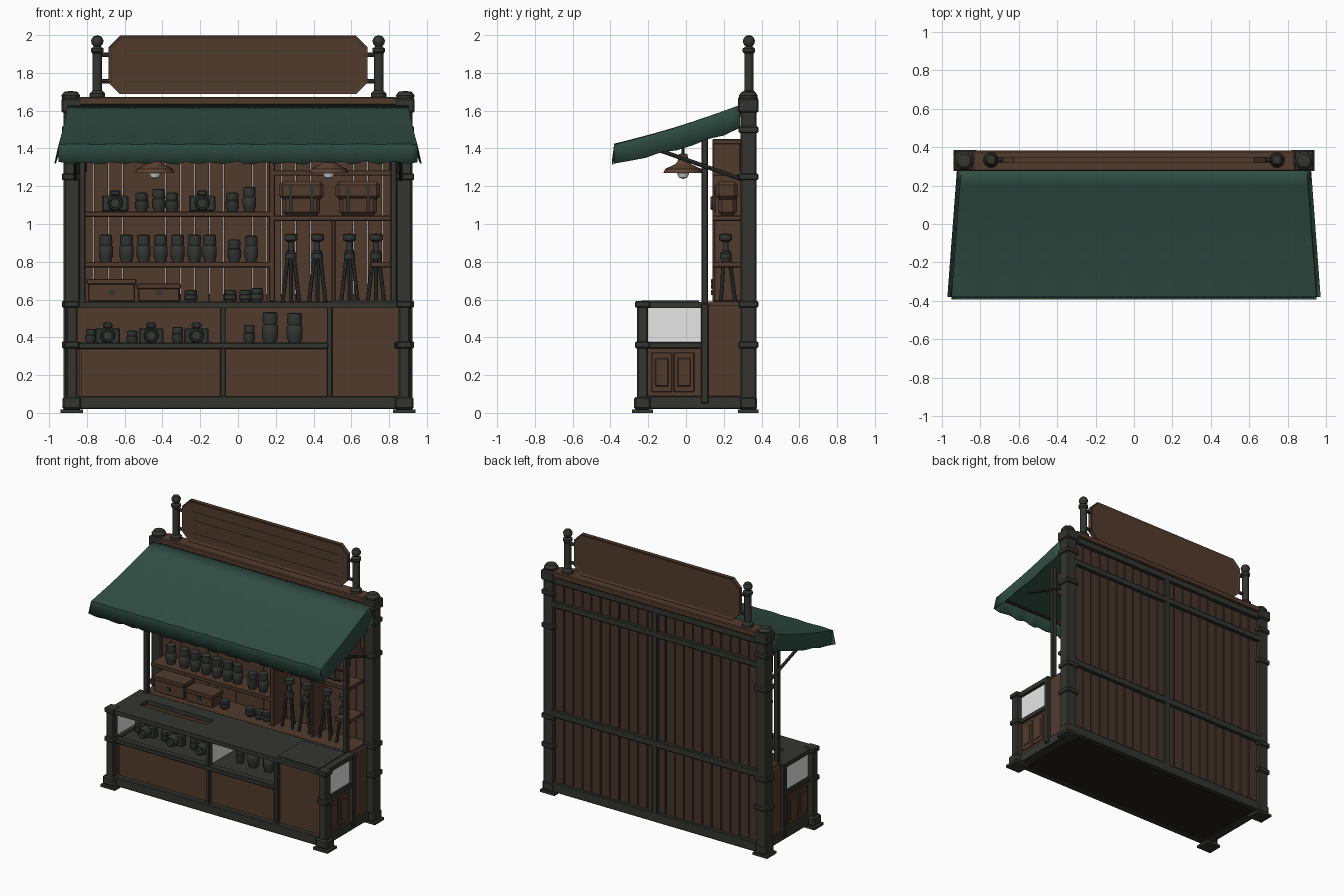
import bpy, bmesh, math, random
from mathutils import Vector

random.seed(4)
cube = bpy.data.objects.get("Cube")
if cube:
    bpy.data.objects.remove(cube, do_unlink=True)


def material(name, r, g, b):
    m = bpy.data.materials.new(name)
    m.use_nodes = True
    m.diffuse_color = (r, g, b, 1)
    m.node_tree.nodes["Principled BSDF"].inputs["Base Color"].default_value = (r, g, b, 1)
    return m


WOOD = material("brown wood", .085, .043, .027)
BACK = material("weathered wood", .06, .034, .023)
TRIM = material("dark painted trim", .034, .036, .028)
GOODS = material("dark goods", .033, .037, .033)
CLOTH = material("green canvas", .03, .077, .058)
GLASS = material("pale glass", .8, .8, .8)
COPPER = material("copper lamp", .11, .055, .033)
FLOOR = material("shadow black", .016, .015, .013)


def finish(name, bm, mat, smooth=False):
    bmesh.ops.recalc_face_normals(bm, faces=bm.faces)
    mesh = bpy.data.meshes.new(name)
    bm.to_mesh(mesh)
    bm.free()
    mesh.materials.append(mat)
    ob = bpy.data.objects.new(name, mesh)
    bpy.context.collection.objects.link(ob)
    if smooth:
        bpy.context.view_layer.objects.active = ob
        ob.select_set(True)
        bpy.ops.object.shade_smooth_by_angle(angle=math.radians(40))
        ob.select_set(False)
    return ob


def box(name, xs, ys, zs, mat, bevel=0.0):
    bm = bmesh.new()
    bmesh.ops.create_cube(bm, size=1)
    for v in bm.verts:
        v.co = [(a + b) / 2 + c * (b - a) for (a, b), c in zip((xs, ys, zs), v.co)]
    if bevel:
        bmesh.ops.bevel(bm, geom=bm.edges[:], offset=bevel, segments=1, affect='EDGES')
    return finish(name, bm, mat)


def block(name, x, y, w, d, zs, mat, bevel=0.0):
    return box(name, (x - w / 2, x + w / 2), (y - d / 2, y + d / 2), zs, mat, bevel)


def lathe(name, profile, at, mat, sides=12, axis='Z'):
    # Spin (radius, height) pairs around an upright or forward axis
    bm = bmesh.new()
    verts = [bm.verts.new((r, 0, h)) for r, h in profile]
    edges = [bm.edges.new(p) for p in zip(verts, verts[1:])]
    bmesh.ops.spin(bm, geom=verts + edges, axis=(0, 0, 1), cent=(0, 0, 0),
                   angle=math.tau, steps=sides)
    bmesh.ops.remove_doubles(bm, verts=bm.verts, dist=.0005)
    for v in bm.verts:
        x, y, z = v.co
        v.co = Vector((x, -z, y) if axis == 'Y' else (x, y, z)) + Vector(at)
    return finish(name, bm, mat, True)


def rod(name, a, b, r, mat, sides=8):
    a, b = Vector(a), Vector(b)
    bm = bmesh.new()
    bmesh.ops.create_cone(bm, cap_ends=True, segments=sides, radius1=r, radius2=r, depth=(b - a).length)
    turn = (b - a).to_track_quat('Z', 'Y')
    for v in bm.verts:
        v.co = turn @ v.co + (a + b) / 2
    return finish(name, bm, mat, True)


def panel(name, xs, zs, y, border=.03):
    # Recessed and raised front panel
    bm = bmesh.new()
    corners = [(xs[0], zs[0]), (xs[1], zs[0]), (xs[1], zs[1]), (xs[0], zs[1])]
    face = bm.faces.new([bm.verts.new((x, y, z)) for x, z in corners])
    for width, depth in ((border, 0), (.01, -.014), (.012, .007)):
        bmesh.ops.inset_region(bm, faces=[face], thickness=width)
        for v in face.verts:
            v.co.y -= depth
    return finish(name, bm, WOOD)


# Corner posts with bases, collars and caps
for s, side in ((-1, "right"), (1, "left")):
    for y, top, end in ((-.23, .59, "front"), (.33, 1.64, "back")):
        x = s * .88
        w = .085 if end == "back" else .06
        block(f"{side}_{end}_post", x, y, w, w, (0, top), TRIM, .008)
        block(f"{side}_{end}_foot", x, y, .12, .11, (0, .018), TRIM)
        block(f"{side}_{end}_base", x, y, .1, .09, (.018, .085), TRIM, .01)
        for z in ((.36, .575) if end == "front" else (.36, .575, 1.25, 1.5)):
            block(f"{side}_{end}_collar", x, y, w + .02, w + .02, (z - .018, z + .018), TRIM, .006)
    block(f"{side}_post_cap", s * .88, .33, .11, .11, (1.59, 1.665), TRIM, .008)
    lathe(f"{side}_cap_knob", [(0, 0), (.045, 0), (.05, .02), (.035, .04), (0, .045)], (s * .885, .33, 1.66), TRIM)
    block(f"{side}_shelf_post", s * .825, .1, .035, .035, (.58, 1.5), TRIM, .005)
    block(f"{side}_middle_post", s * .875, .1, .04, .04, (.05, .58), TRIM, .005)
    # Side walls of the cabinet
    out = s * .868
    for name, ys, zs, depth in (("lower_rail", (-.25, .33), (.02, .09), .05), ("side_rail", (-.25, .1), (.34, .375), .04)):
        box(f"{side}_{name}", sorted((out - s * depth, out + s * .015)), ys, zs, TRIM, .005)
    box(f"{side}_side_wall", sorted((out, out - s * .03)), (-.22, .09), (.08, .35), WOOD)
    box(f"{side}_rear_side_wall", sorted((out, out - s * .03)), (.1, .3), (.08, .57), WOOD)
    for y in (-.128, -.01):
        box(f"{side}_side_door", sorted((out, out + s * .01)), (y - .055, y + .055), (.11, .32), WOOD, .004)
        box(f"{side}_side_door_inset", sorted((out, out + s * .015)), (y - .035, y + .035), (.14, .29), WOOD, .004)
    box(f"{side}_case_glass", sorted((out, out - s * .008)), (-.21, .085), (.375, .555), GLASS)
    box(f"{side}_upper_side_panel", sorted((s * .8, s * .82)), (.14, .29), (1.27, 1.43), WOOD, .006)
    rod(f"{side}_awning_strut", (s * .86, .3, 1.235), (s * .86, -.14, 1.39), .011, TRIM)

# Floor, plinth and front rails
box("floor", (-.86, .86), (-.23, .33), (.025, .04), FLOOR)
box("front_plinth", (-.86, .86), (-.255, -.2), (.02, .09), TRIM, .006)
box("front_middle_rail", (-.86, .48), (-.25, -.2), (.338, .372), TRIM, .005)
box("case_floor", (-.85, .48), (-.2, .09), (.34, .365), TRIM)
for x in (-.08, .485):
    block("front_divider", x, -.225, .03, .045, (.08, .56), TRIM, .004)
box("case_divider_glass", (-.084, -.076), (-.2, .085), (.37, .555), GLASS)
box("case_back", (-.85, .85), (.085, .1), (.08, .56), WOOD)
for xs, zs in (((-.83, -.095), (.09, .338)), ((-.065, .47), (.09, .338)), ((.5, .85), (.09, .555))):
    panel("front_panel", xs, zs, -.225)

# Countertop with a viewing opening
for xs, ys in (((-.89, -.75), (-.26, .115)), ((-.2, .89), (-.26, .115)),
               ((-.75, -.2), (-.26, -.09)), ((-.75, -.2), (0, .115))):
    box("countertop", xs, ys, (.556, .588), TRIM)
box("counter_flap", (.49, .84), (-.235, .07), (.586, .594), TRIM)
box("rear_counter", (-.85, .85), (.1, .31), (.56, .59), WOOD)

# Plank back wall with rails
edges = [-.84 + 1.68 * i / 22 for i in range(23)]
for a, b in zip(edges, edges[1:]):
    j = random.uniform(-.004, .004)
    box("back_plank", (a + .002, b - .002), (.325, .35 + j), (.06, 1.62), BACK, .003)
    box("inner_plank", (a + .001, b - .001), (.305 + j, .325), (.56, 1.62), WOOD)
block("back_centre_post", 0, .355, .045, .035, (.05, 1.62), TRIM, .005)
for zs in ((.02, .09), (.58, .63), (1.4, 1.445), (1.58, 1.63)):
    box("back_rail", (-.86, .86), (.335, .373), zs, TRIM, .005)
box("top_beam", (-.84, .84), (.275, .382), (1.63, 1.672), WOOD, .006)
box("front_top_beam", (-.84, .84), (.28, .31), (1.57, 1.63), TRIM)

# Sign board with clipped corners, posts and brackets
bm = bmesh.new()
outline = [(sx * x, 1.842 + sz * z) for sx, sz, order in ((1, 1, 1), (-1, 1, -1), (-1, -1, 1), (1, -1, -1))
           for x, z in ((.685, .095), (.625, .155))[::order]]
front = bm.faces.new([bm.verts.new((x, .318, z)) for x, z in outline])
extruded = bmesh.ops.extrude_face_region(bm, geom=[front])["geom"]
bmesh.ops.translate(bm, verts=[g for g in extruded if isinstance(g, bmesh.types.BMVert)], vec=(0, .03, 0))
rims = [f for f in bm.faces if len(f.verts) == 8]
for f in rims:
    away = -.006 if f.calc_center_median().y < .33 else .006
    bmesh.ops.inset_region(bm, faces=[f], thickness=.018)
    for v in f.verts:
        v.co.y -= away
finish("sign_board", bm, WOOD)
for z in (1.755, 1.85, 1.915):
    box("sign_board_gap", (-.6, .6), (.322, .325), (z - .001, z + .001), TRIM)
for s in (-1, 1):
    lathe("sign_post", [(0, 0), (.04, 0), (.04, .025), (.025, .04), (.025, .235), (.034, .245), (.034, .262),
                        (.018, .272), (.03, .288), (.033, .305), (.022, .325), (0, .333)], (s * .745, .333, 1.667), TRIM, 14)
    for z in (1.755, 1.895):
        rod("sign_bracket", (s * .745, .333, z), (s * .67, .333, z), .012, TRIM)

# Canvas awning: sloped sheet with side skirts and a ragged valance
bm = bmesh.new()
rows, cols = 8, 48
grid = []
for j in range(rows + 2):
    v = min(j / rows, 1)
    half, y, z = .9 + .05 * v, .285 - .665 * v, 1.63 - .205 * v - .012 * math.sin(math.pi * v)
    line = []
    for i in range(-1, cols + 2):
        u = min(max(i / cols, 0), 1) * 2 - 1
        p = Vector((u * half, y, z - .004 * math.sin(u * 14) ** 2 * v))
        if i < 0 or i > cols:
            p += Vector((u * .022, 0, -.125 + .02 * v + random.uniform(-.008, .008)))
        elif j > rows:
            p += Vector((0, -.012, -.09 - .014 * abs(math.sin(u * 22)) + random.uniform(-.004, .004)))
        line.append(bm.verts.new(p))
    grid.append(line)
for j in range(rows + 1):
    for i in range(cols + 2):
        if j < rows or 0 < i < cols + 1:
            bm.faces.new((grid[j][i], grid[j][i + 1], grid[j + 1][i + 1], grid[j + 1][i]))
awning = finish("awning", bm, CLOTH, True)
cover = awning.modifiers.new("thickness", 'SOLIDIFY')
cover.thickness = .008
rod("awning_front_bar", (-.9, -.36, 1.415), (.9, -.36, 1.415), .01, TRIM)

# Shelves and uprights
for xs, z in (((-.82, .18), .785), ((-.82, .18), 1.052), ((.18, .82), 1.03), ((.18, .82), 1.27), ((.7, .82), .785)):
    box("shelf", xs, (.14, .31), (z - .014, z + .014), WOOD, .004)
block("shelf_upright", .18, .225, .03, .17, (.59, 1.45), WOOD, .004)
block("tripod_upright", .505, .225, .02, .15, (.59, 1.03), WOOD, .004)


# Goods on display
def lens(x, y, z, r, h):
    lathe("lens", [(0, 0), (r * .8, 0), (r * .85, h * .12), (r, h * .2), (r, h * .55), (r * .85, h * .6),
                   (r * .95, h * .7), (r * .9, h * .97), (r * .6, h), (0, h)], (x, y, z), GOODS)


def camera(x, y, z, w):
    block("camera_body", x, y, w, .05, (z, z + .085), GOODS, .008)
    block("camera_top", x, y, w * .4, .045, (z + .08, z + .115), GOODS, .01)
    lathe("camera_lens", [(.041, 0), (.041, .03), (.035, .055), (.027, .055), (.024, .04), (0, .04)],
          (x, y - .025, z + .045), GOODS, 14, 'Y')


def tripod(x):
    for a in (90, 210, 330):
        c, s = math.cos(math.radians(a)), math.sin(math.radians(a))
        rod("tripod_leg", (x + c * .05, .21 + s * .05, .59), (x + c * .014, .21 + s * .014, .86), .011, GOODS)
    lathe("tripod_head", [(0, 0), (.03, 0), (.03, .03), (.015, .04), (.015, .09), (.034, .1), (.034, .13), (0, .135)],
          (x, .21, .815), GOODS)


for x in (-.7, -.59, -.5, -.41, -.32, -.23, -.15):
    lens(x, .21, .799, .037, .145)
for x, z, h in ((-.02, .799, .12), (.07, .799, .14), (-.51, 1.066, .1), (-.42, 1.066, .12), (-.35, 1.066, .1),
                (-.03, 1.066, .1), (.06, 1.066, .13), (-.25, .59, .06), (-.04, .59, .06), (.04, .59, .06), (.1, .59, .07)):
    lens(x, .2, z, .035, h)
for x in (-.65, -.19):
    camera(x, .21, 1.066, .14)
for x in (-.69, -.46, -.22):
    camera(x, -.07, .365, .13)
for x, r, h in ((-.78, .027, .08), (-.56, .03, .07), (-.32, .03, .09), (.06, .03, .1), (.17, .042, .17), (.3, .042, .165)):
    lens(x, -.06, .365, r, h)
for x in (.28, .42, .59, .73):
    tripod(x)
for x, w, h in ((-.67, .25, .11), (-.42, .22, .085)):
    block("storage_box", x, .2, w, .12, (.59, .59 + h), WOOD, .005)
    block("storage_box_lid", x, .2, w + .014, .134, (.57 + h, .6 + h), WOOD, .005)
    block("storage_box_latch", x, .138, .03, .01, (.625, .65), TRIM)
for x in (.335, .635):
    block("bag_body", x, .22, .2, .1, (1.044, 1.19), WOOD, .02)
    block("bag_flap", x, .215, .235, .115, (1.13, 1.225), WOOD, .018)
    for s in (-1, 1):
        block("bag_strap", x + s * .055, .155, .018, .008, (1.06, 1.2), TRIM)

# Hanging lamps
for x in (-.44, .48):
    lathe("lamp_shade", [(.105, 0), (.095, .022), (.045, .045), (.03, .06), (.022, .1), (0, .105),
                         (.018, .05), (.085, .015), (.105, 0)], (x, -.015, 1.27), COPPER, 16)
    lathe("lamp_bulb", [(0, 0), (.022, .008), (.032, .03), (.022, .055), (0, .06)], (x, -.015, 1.238), GLASS)
    rod("lamp_stem", (x, -.015, 1.36), (x, -.015, 1.52), .008, TRIM)
